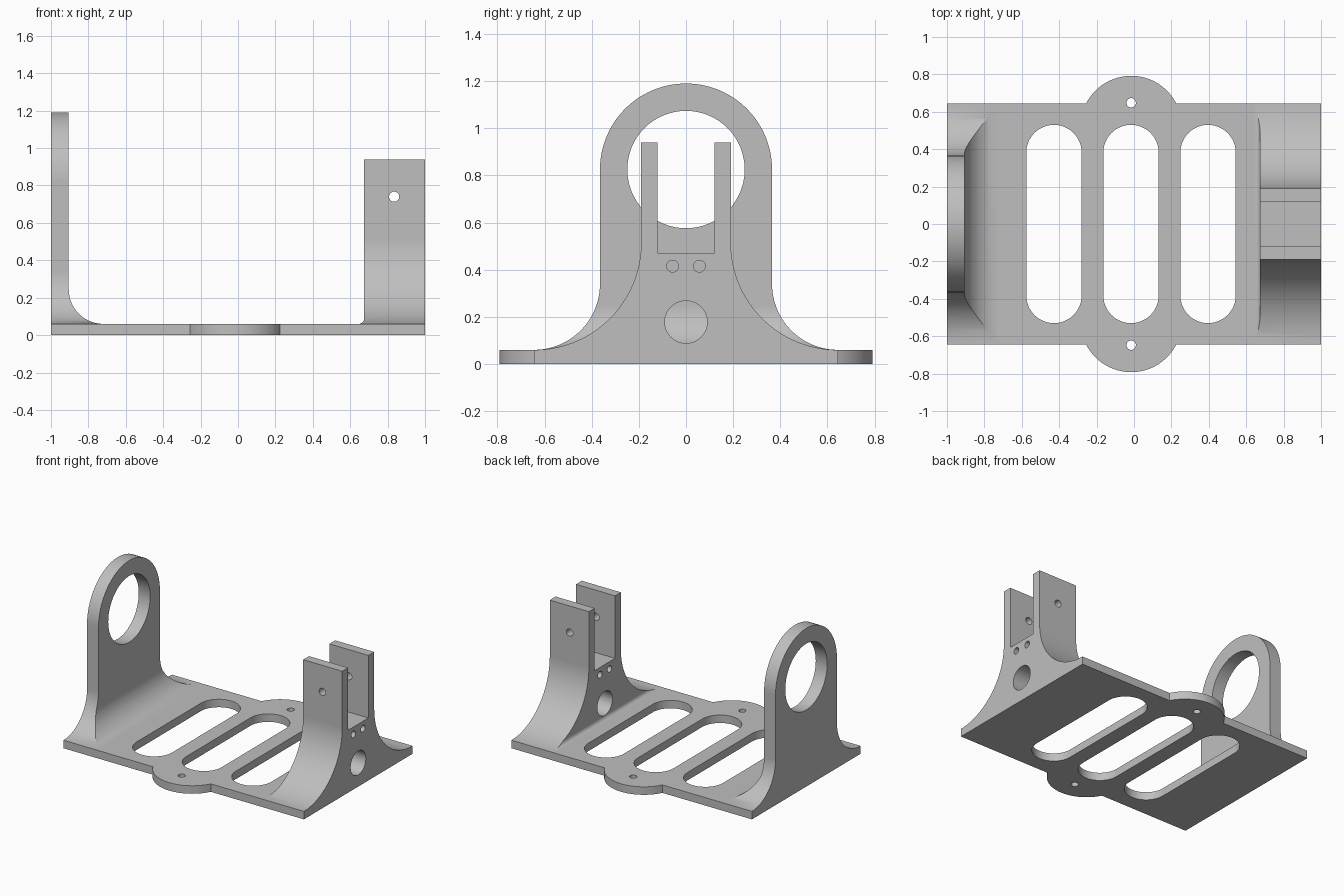
import bpy, bmesh, math
from mathutils import Vector

cube = bpy.data.objects.get("Cube")
if cube:
    bpy.data.objects.remove(cube, do_unlink=True)

grey = bpy.data.materials.new("light grey")
grey.use_nodes = True
COLOUR = (0.52, 0.52, 0.52, 1)
grey.diffuse_color = COLOUR
grey.node_tree.nodes["Principled BSDF"].inputs["Base Color"].default_value = COLOUR

PLATE_TOP = 0.06
HALF_DEPTH = 0.645


def arc(u, v, r, start, end, n=24):
    """Points on an arc, angles in degrees."""
    angles = [math.radians(start + (end - start) * i / n) for i in range(n + 1)]
    return [(u + r * math.cos(a), v + r * math.sin(a)) for a in angles]


def circle(u, v, r):
    return arc(u, v, r, 0, 360, 64)[:-1]


def mirrored(half):
    """Close a right-hand half outline with its mirror image."""
    return half + [(-u, v) for u, v in reversed(half)]


def prism(name, outline, axis, lo, hi):
    """Extrude a 2D outline along a world axis."""
    place = {"x": lambda u, v, d: (d, u, v),
             "y": lambda u, v, d: (u, d, v),
             "z": lambda u, v, d: (u, v, d)}[axis]
    bm = bmesh.new()
    face = bm.faces.new([bm.verts.new(place(u, v, lo)) for u, v in outline])
    new = bmesh.ops.extrude_face_region(bm, geom=[face])["geom"]
    bmesh.ops.translate(bm, vec=Vector(place(0, 0, hi - lo)),
                        verts=[g for g in new if isinstance(g, bmesh.types.BMVert)])
    bmesh.ops.recalc_face_normals(bm, faces=bm.faces)
    mesh = bpy.data.meshes.new(name)
    bm.to_mesh(mesh)
    bm.free()
    mesh.materials.append(grey)
    obj = bpy.data.objects.new(name, mesh)
    bpy.context.collection.objects.link(obj)
    return obj


def activate(obj):
    bpy.ops.object.select_all(action="DESELECT")
    obj.select_set(True)
    bpy.context.view_layer.objects.active = obj


def cut(obj, tool, operation="DIFFERENCE"):
    """Apply a boolean and discard the tool."""
    activate(obj)
    mod = obj.modifiers.new("cut", "BOOLEAN")
    mod.operation, mod.solver, mod.object = operation, "EXACT", tool
    bpy.ops.object.modifier_apply(modifier=mod.name)
    bpy.data.objects.remove(tool, do_unlink=True)


def finish(obj):
    activate(obj)
    bpy.ops.object.shade_smooth_by_angle(angle=math.radians(25))
    mod = obj.modifiers.new("even shading", "WEIGHTED_NORMAL")
    mod.keep_sharp = True


# Base plate with a rounded ear on the front and back edges
EAR_X, EAR_Y, EAR_R = -0.015, 0.522, 0.27
spread = math.degrees(math.acos((HALF_DEPTH - EAR_Y) / EAR_R))
outline = [(1, -HALF_DEPTH), (1, HALF_DEPTH)]
outline += arc(EAR_X, EAR_Y, EAR_R, 90 - spread, 90 + spread, 40)
outline += [(-1, HALF_DEPTH), (-1, -HALF_DEPTH)]
outline += arc(EAR_X, -EAR_Y, EAR_R, 270 - spread, 270 + spread, 40)
base = prism("base_plate", outline, "z", 0, PLATE_TOP)

# Three long slots and a screw hole in each ear
SLOT_R, SLOT_END = 0.148, 0.382
for x in (-0.428, -0.016, 0.396):
    slot = arc(x, SLOT_END, SLOT_R, 0, 180) + arc(x, -SLOT_END, SLOT_R, 180, 360)
    cut(base, prism("slot_cutter", slot, "z", -0.1, 0.2))
for y in (-0.648, 0.648):
    cut(base, prism("screw_cutter", circle(EAR_X, y, 0.025), "z", -0.1, 0.2))
finish(base)

# Ring upright: filleted wall trimmed to a flared, round-topped outline
wall = [(-1, PLATE_TOP)] + arc(-0.72, 0.245, 0.185, 270, 180) + [(-0.905, 1.3), (-1, 1.3)]
ring = prism("ring_upright", wall, "y", -0.7, 0.7)
half = [(HALF_DEPTH, 0)] + arc(HALF_DEPTH, 0.34, 0.28, 270, 180)
half += arc(0, 0.825, 0.365, 0, 88, 32)
cut(ring, prism("ring_outline", mirrored(half), "x", -1.1, -0.5), "INTERSECT")
cut(ring, prism("ring_cutter", circle(0, 0.825, 0.249), "x", -1.1, -0.5))
finish(ring)

# Fork upright: thick block trimmed to a flared outline with two prongs
block = [(1, PLATE_TOP), (1, 1.1), (0.675, 1.1)] + arc(0.645, 0.09, 0.03, 360, 270, 10)
fork = prism("fork_upright", block, "y", -0.7, 0.7)
half = [(HALF_DEPTH, 0)] + arc(HALF_DEPTH, 0.515, 0.455, 270, 180, 32)
half += [(0.19, 0.94), (0.121, 0.94), (0.121, 0.47)]
cut(fork, prism("fork_outline", mirrored(half), "x", 0.5, 1.1), "INTERSECT")

# Shaft hole, two small holes below the fork, and the cross pin hole
for y, z, r in ((0, 0.178, 0.09), (-0.057, 0.415, 0.025), (0.057, 0.415, 0.025)):
    cut(fork, prism("hole_cutter", circle(y, z, r), "x", 0.5, 1.1))
cut(fork, prism("pin_cutter", circle(0.835, 0.74, 0.027), "y", -0.5, 0.5))
finish(fork)
